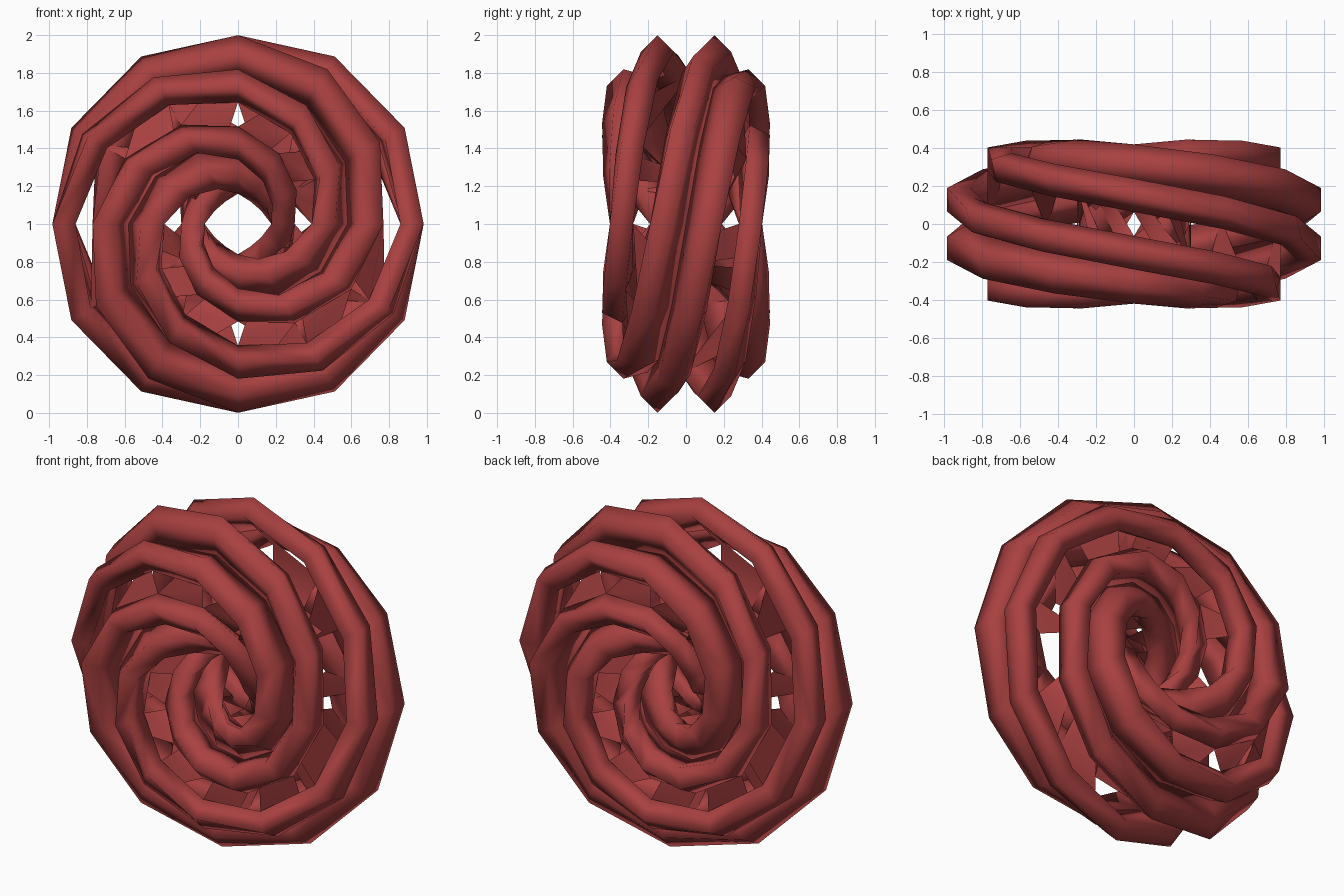
import bpy, bmesh, math

if "Cube" in bpy.data.objects:
    bpy.data.objects.remove(bpy.data.objects["Cube"])

RING = 0.58      # centre radius of the ring
STEPS = 12       # segments per turn round the ring

# cross-sections: (along the band, distance from the ring centre line)
BEAM = [(0.19, 0.28), (0.19, 0.403), (0.065, 0.403), (0.0, 0.29)]
LINER = [(-0.19, 0.28), (0.19, 0.28)]

red = bpy.data.materials.new("brick red")
red.diffuse_color = (0.40, 0.052, 0.052, 1)
red.use_nodes = True
red.node_tree.nodes["Principled BSDF"].inputs["Base Color"].default_value = red.diffuse_color


def twisted_band(name, profile, start, twist, liner=False):
    """Strip running twice round the ring, turning by twist at every step."""
    bm = bmesh.new()
    loops = []
    for i in range(2 * STEPS):
        a = 2 * math.pi * i / STEPS
        f = start + twist * i
        loop = []
        for t, n in profile:
            r = RING + n * math.cos(f) - t * math.sin(f)
            y = n * math.sin(f) + t * math.cos(f)
            loop.append(bm.verts.new((r * math.cos(a), y, 1 + r * math.sin(a))))
        loops.append(loop)
    k = len(profile)
    for i, lo in enumerate(loops):
        # the liner is open beside the ring's left and right, and on its rim
        rim = math.cos(start + twist * (i + 0.5)) > 0.75
        if liner and (i % STEPS in (0, 5) or rim):
            continue
        hi = loops[(i + 1) % len(loops)]
        for j in range(k - 1 if liner else k):
            bm.faces.new((lo[j], lo[(j + 1) % k], hi[(j + 1) % k], hi[j]))
    bmesh.ops.recalc_face_normals(bm, faces=bm.faces)
    for face in bm.faces:
        face.smooth = True
    me = bpy.data.meshes.new(name)
    bm.to_mesh(me)
    bm.free()
    me.materials.append(red)
    bpy.context.collection.objects.link(bpy.data.objects.new(name, me))


# two interlocked bands of twin beams, each with a counter-twisting inner liner
MIRRORED = [(-t, n) for t, n in BEAM]
for tag, start in (("a", 0), ("b", math.pi / 2)):
    twisted_band("beam_right_" + tag, BEAM, start, math.radians(15))
    twisted_band("beam_left_" + tag, MIRRORED, start, math.radians(15))
    twisted_band("inner_liner_" + tag, LINER, start, math.radians(-75), True)
